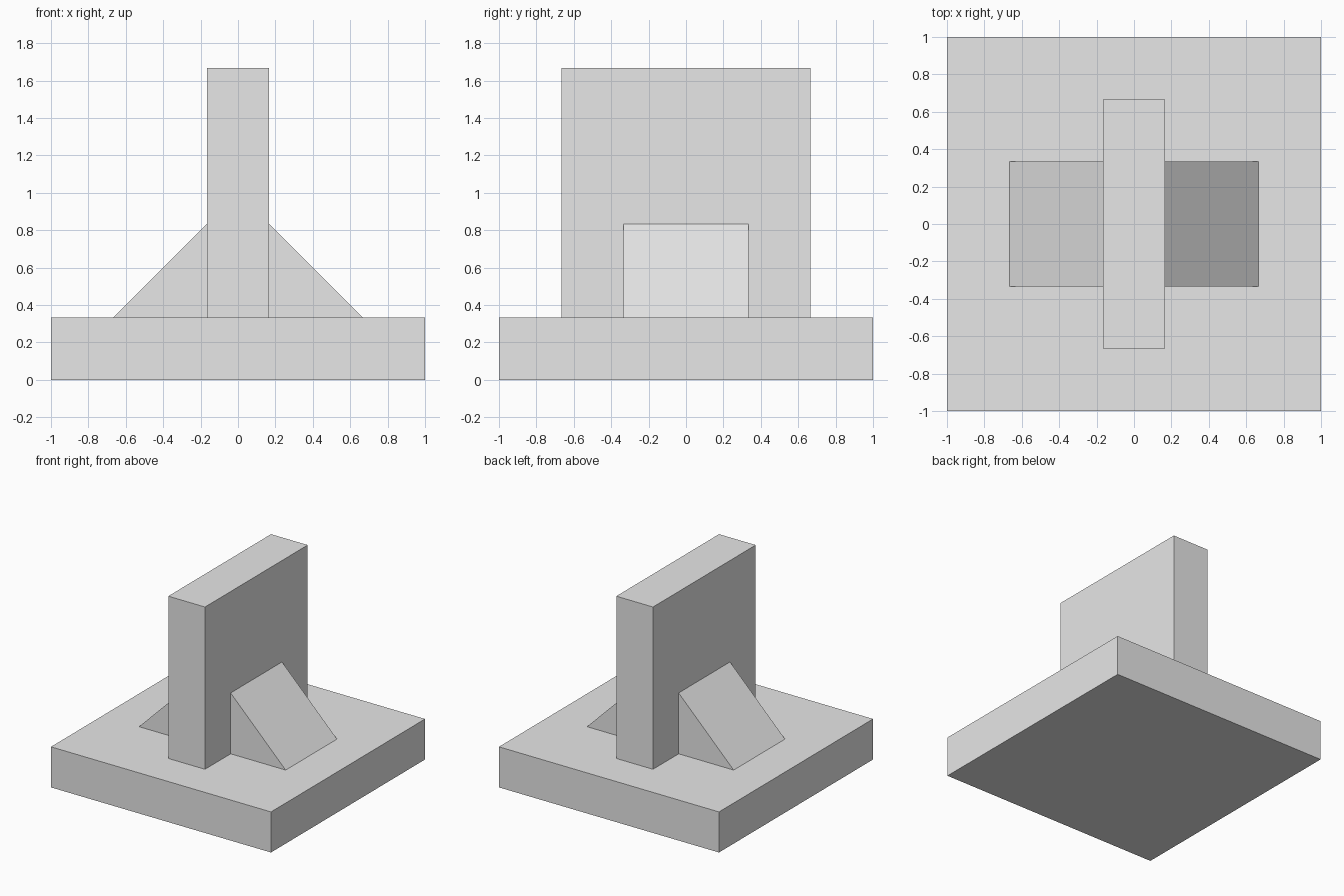
import bpy
import bmesh

cube = bpy.data.objects.get("Cube")
if cube:
    bpy.data.objects.remove(cube, do_unlink=True)

# Single plain grey
grey = bpy.data.materials.new("light_grey")
grey.use_nodes = True
grey.diffuse_color = (0.8, 0.8, 0.8, 1)
grey.node_tree.nodes["Principled BSDF"].inputs["Base Color"].default_value = (0.8, 0.8, 0.8, 1)


def extrude_profile(name, points, depth):
    """Extrude an x-z outline along y, centred on y = 0."""
    bm = bmesh.new()
    face = bm.faces.new([bm.verts.new((x, -depth / 2, z)) for x, z in points])
    ext = bmesh.ops.extrude_face_region(bm, geom=[face])
    moved = [g for g in ext["geom"] if isinstance(g, bmesh.types.BMVert)]
    bmesh.ops.translate(bm, verts=moved, vec=(0, depth, 0))
    bmesh.ops.recalc_face_normals(bm, faces=bm.faces)
    mesh = bpy.data.meshes.new(name)
    bm.to_mesh(mesh)
    bm.free()
    mesh.materials.append(grey)
    obj = bpy.data.objects.new(name, mesh)
    bpy.context.collection.objects.link(obj)
    return obj


def block(name, half_width, bottom, top, depth):
    outline = [(-half_width, bottom), (half_width, bottom),
               (half_width, top), (-half_width, top)]
    return extrude_profile(name, outline, depth)


BASE_TOP = 1 / 3
WALL = 1 / 6  # half thickness of the upright

# Square base and upright plate
block("base_plate", 1.0, 0.0, BASE_TOP, 2.0)
block("upright_plate", WALL, BASE_TOP, 5 / 3, 4 / 3)

# Triangular support wedge on each side of the upright
for side, sign in (("left", 1), ("right", -1)):
    extrude_profile(side + "_wedge",
                    [(sign * WALL, BASE_TOP), (sign * 2 / 3, BASE_TOP), (sign * WALL, 5 / 6)],
                    2 / 3)
